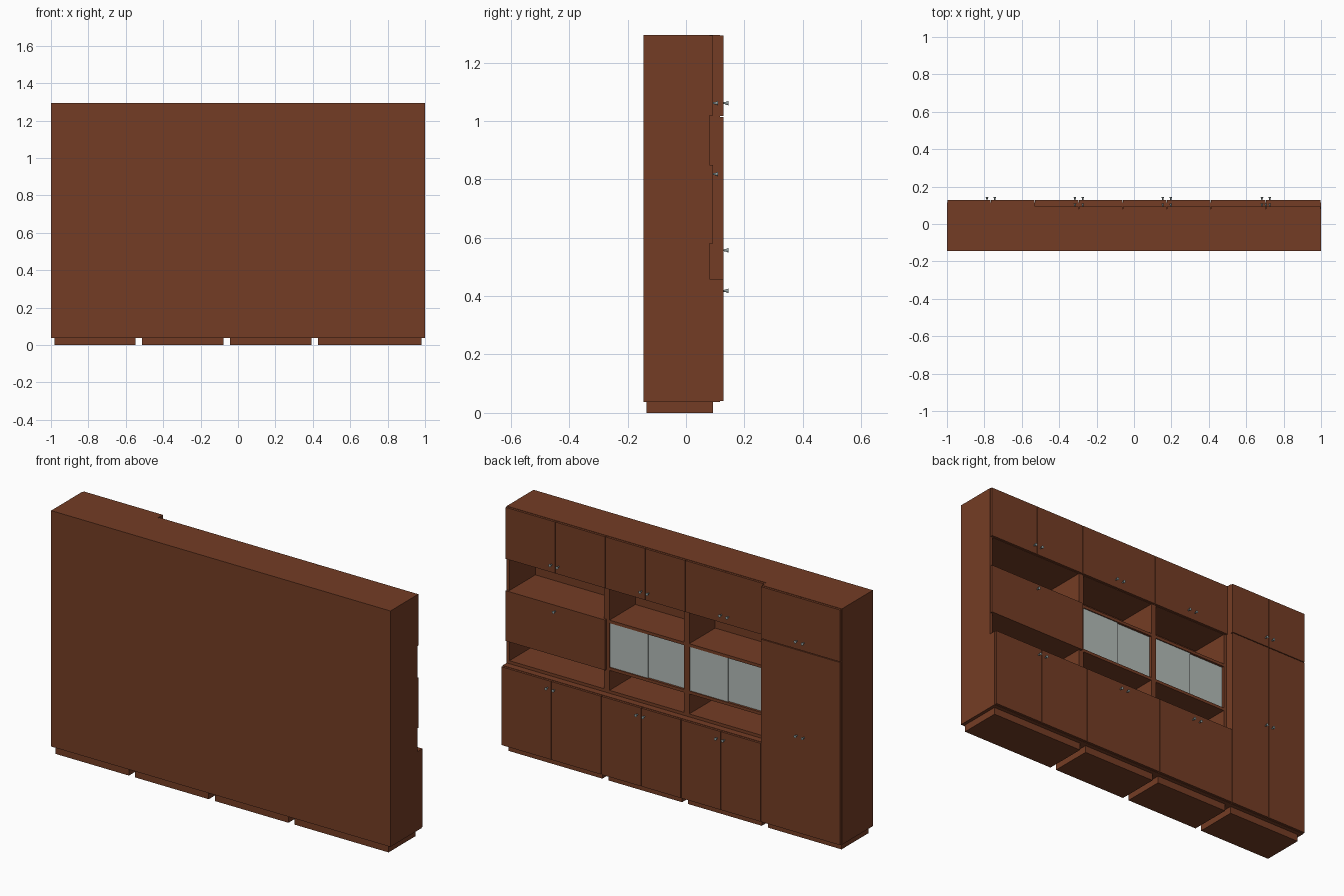
import bpy, bmesh, math
from mathutils import Matrix, Vector

if "Cube" in bpy.data.objects:
    bpy.data.objects.remove(bpy.data.objects["Cube"])


def material(name, rgb):
    m = bpy.data.materials.new(name)
    m.diffuse_color = (*rgb, 1)
    m.use_nodes = True
    m.node_tree.nodes["Principled BSDF"].inputs["Base Color"].default_value = m.diffuse_color
    return m


WOOD = material("brown wood", (0.175, 0.046, 0.018))
GLASS = material("pale grey glass", (0.45, 0.50, 0.48))
METAL = material("grey metal", (0.30, 0.36, 0.36))


def finish(name, bm, mat):
    mesh = bpy.data.meshes.new(name)
    bm.to_mesh(mesh)
    bm.free()
    mesh.materials.append(mat)
    ob = bpy.data.objects.new(name, mesh)
    bpy.context.collection.objects.link(ob)
    return ob


def boxes(name, items, mat=WOOD):
    """One object made of boxes given as (x0, x1, y0, y1, z0, z1)."""
    bm = bmesh.new()
    for x0, x1, y0, y1, z0, z1 in items:
        mid = Vector((x0 + x1, y0 + y1, z0 + z1)) / 2
        size = Matrix.Diagonal((x1 - x0, y1 - y0, z1 - z0, 1))
        bmesh.ops.create_cube(bm, size=1, matrix=Matrix.Translation(mid) @ size)
    return finish(name, bm, mat)


BACK, T, GAP = -0.145, 0.016, 0.002
LOW, COUNTER, TOP = 0.038, 0.459, 1.295
DEEP, DEEP_DOOR = 0.116, 0.128        # base and tall units
SHALLOW, SHALLOW_DOOR = 0.081, 0.093  # upper units
SHELVES = (0.581, 0.833, 1.017)       # undersides of the upper shelves


def carcass(name, x0, x1, y1, z0, z1, shelves=()):
    """Open-fronted cabinet shell with shelves."""
    parts = [(x0, x0 + T, BACK, y1, z0, z1), (x1 - T, x1, BACK, y1, z0, z1),
             (x0 + T, x1 - T, BACK, BACK + 0.008, z0, z1)]
    for z in (z0, z1 - T, *shelves):
        parts.append((x0 + T, x1 - T, BACK + 0.008, y1, z, z + T))
    boxes(name, parts)


def knob(name, x, y, z):
    """Small knob flaring out from the door face."""
    bm = bmesh.new()
    for r1, r2, a, b in ((0.003, 0.0045, 0, 0.009), (0.0045, 0.008, 0.009, 0.017)):
        bmesh.ops.create_cone(bm, cap_ends=True, segments=12, radius1=r1, radius2=r2, depth=b - a,
                              matrix=Matrix.Translation((x, y + (a + b) / 2, z))
                              @ Matrix.Rotation(-math.pi / 2, 4, 'X'))
    ob = finish(name, bm, METAL)
    for p in ob.data.polygons:
        p.use_smooth = len(p.vertices) == 4


def door_pair(name, x0, x1, y0, y1, z0, z1, knob_z):
    mid = (x0 + x1) / 2
    for side, a, b, kx in (("left", x0 + GAP, mid - GAP / 2, mid - 0.021),
                           ("right", mid + GAP / 2, x1 - GAP, mid + 0.021)):
        boxes(f"{name}_door_{side}", [(a, b, y0, y1, z0 + GAP, z1 - GAP)])
        knob(f"{name}_knob_{side}", kx, y1, knob_z)


COLUMNS = [("tall", -1.0, -0.53), ("inner", -0.53, -0.06),
           ("middle", -0.06, 0.41), ("outer", 0.41, 1.0)]

for name, x0, x1 in COLUMNS:
    # plinth under every column
    boxes(f"{name}_plinth", [(x0 + 0.018, x1 - 0.018, -0.135, 0.093, 0, LOW)])

    if name == "tall":
        # full-height wardrobe with two pairs of doors
        carcass("tall_carcass", x0, x1, DEEP, LOW, TOP, (1.007,))
        door_pair("tall_lower", x0, x1, DEEP, DEEP_DOOR, LOW, 1.015, 0.557)
        door_pair("tall_upper", x0, x1, DEEP, DEEP_DOOR, 1.015, TOP, 1.061)
        continue

    # base cupboard
    carcass(f"{name}_base", x0, x1, DEEP, LOW, COUNTER)
    door_pair(f"{name}_base", x0, x1, DEEP, DEEP_DOOR, LOW, COUNTER, 0.418)

    # upper unit: open niche, closed section, open niche, cupboard
    carcass(f"{name}_upper", x0, x1, SHALLOW, COUNTER, TOP, SHELVES)
    door_pair(f"{name}_upper", x0, x1, SHALLOW, SHALLOW_DOOR, SHELVES[2], TOP, 1.061)

    if name == "outer":
        # drop-down flap with a single knob
        boxes("flap", [(x0 + GAP, x1 - GAP, SHALLOW, SHALLOW_DOOR, 0.581, 0.849)])
        knob("flap_knob", (x0 + x1) / 2, SHALLOW_DOOR, 0.818)
    else:
        # two sliding glass panes, slightly staggered
        mid = (x0 + x1) / 2
        z0, z1 = SHELVES[0] + T, SHELVES[1]
        boxes(f"{name}_glass_left", [(x0 + T, mid + 0.005, 0.064, 0.069, z0, z1)], GLASS)
        boxes(f"{name}_glass_right", [(mid - 0.005, x1 - T, 0.071, 0.076, z0, z1)], GLASS)
